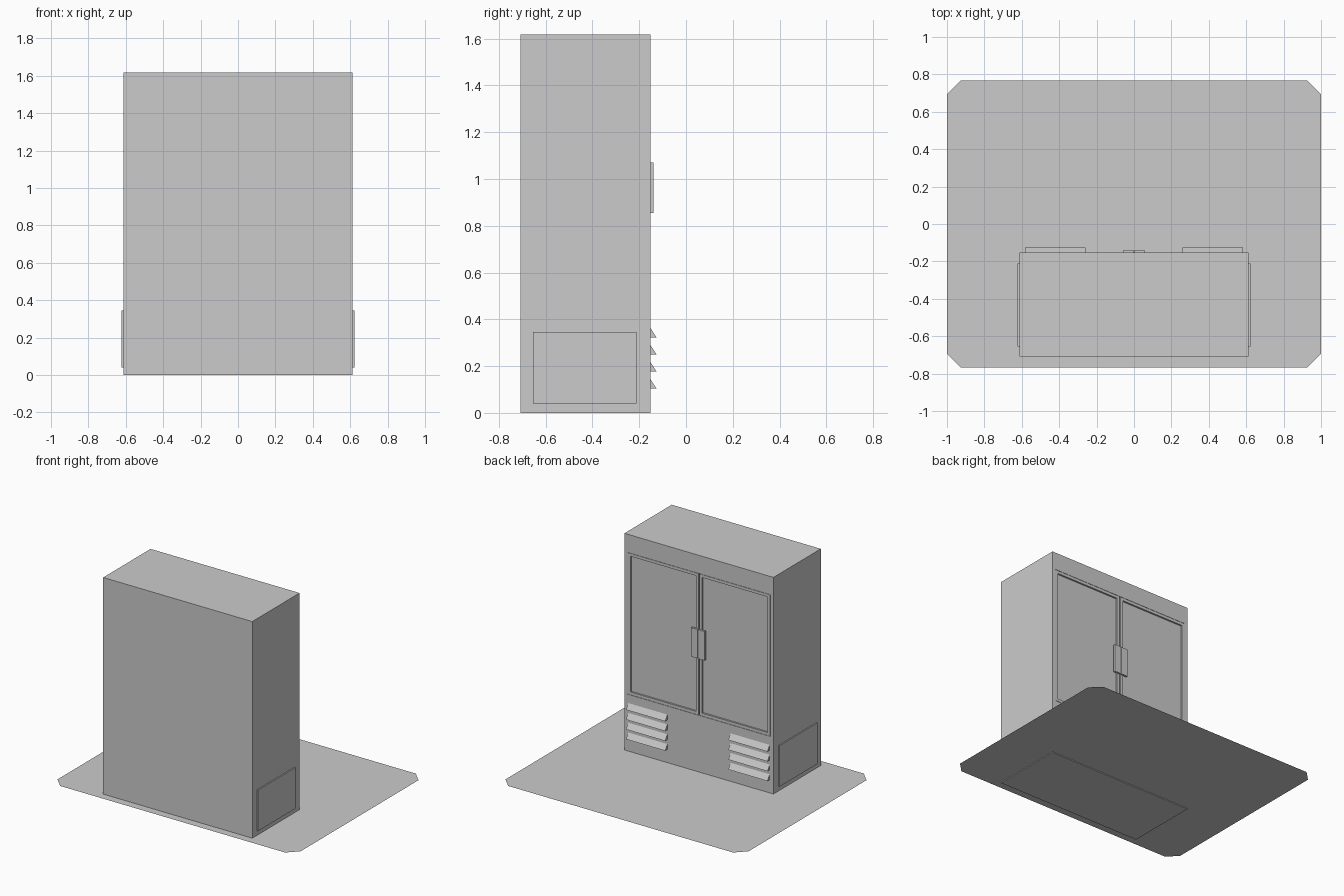
import bpy, bmesh

if "Cube" in bpy.data.objects:
    bpy.data.objects.remove(bpy.data.objects["Cube"])


def finish(name, bm):
    bmesh.ops.recalc_face_normals(bm, faces=bm.faces)
    me = bpy.data.meshes.new(name)
    bm.to_mesh(me)
    bm.free()
    ob = bpy.data.objects.new(name, me)
    bpy.context.collection.objects.link(ob)
    return ob


def box_bm(x, y, z):
    bm = bmesh.new()
    bmesh.ops.create_cube(bm, size=1)
    for v in bm.verts:
        for i, r in enumerate((x, y, z)):
            v.co[i] = (r[0] + r[1]) / 2 + v.co[i] * (r[1] - r[0])
    return bm


def box(name, x, y, z):
    return finish(name, box_bm(x, y, z))


def span(s, a, b):
    return sorted((s * a, s * b))


FACE = -0.152   # plane of the doors

# Thin floor plate with clipped corners
bm = bmesh.new()
X, Y, C, Z = 1.0, 0.768, 0.075, 0.006
pts = [(X - C, -Y), (X, C - Y), (X, Y - C), (X - C, Y),
       (C - X, Y), (-X, Y - C), (-X, C - Y), (C - X, -Y)]
bm.faces.new([bm.verts.new((x, y, Z)) for x, y in pts])
finish("floor_plate", bm)

# Cabinet with a shallow opening for the doors
cabinet = box("cabinet", (-0.613, 0.613), (-0.708, FACE), (0, 1.617))
cutter = box("door_opening_cutter", (-0.588, 0.588), (FACE - 0.02, FACE + 0.1), (0.427, 1.482))
cutter.hide_render = True
cutter.hide_set(True)
mod = cabinet.modifiers.new("opening", 'BOOLEAN')
mod.operation = 'DIFFERENCE'
mod.solver = 'EXACT'
mod.object = cutter

for s, side in ((-1, "left"), (1, "right")):
    # Door with a recessed panel
    bm = box_bm(span(s, 0.005, 0.586), (FACE - 0.021, FACE), (0.429, 1.480))
    bm.normal_update()
    front = max(bm.faces, key=lambda f: f.calc_center_median().y)
    bmesh.ops.inset_region(bm, faces=[front], thickness=0.03)
    panel = bmesh.ops.extrude_discrete_faces(bm, faces=[front])["faces"][0]
    for v in panel.verts:
        v.co.y -= 0.013
    finish(f"door_{side}", bm)

    # Flat door handle
    box(f"handle_{side}", span(s, 0.003, 0.057), (FACE - 0.002, -0.138), (0.855, 1.07))

    # Side access panel
    box(f"side_panel_{side}", span(s, 0.61, 0.622), (-0.655, -0.212), (0.04, 0.345))

    # Wedge shaped vent louvers
    for i in range(4):
        z = 0.104 + i * 0.073
        bm = bmesh.new()
        ends = [[bm.verts.new((s * x, y, h)) for y, h in
                 ((FACE, z), (-0.126, z), (FACE, z + 0.04))] for x in (0.26, 0.582)]
        a, b = ends
        bm.faces.new(a)
        bm.faces.new(b)
        for j in range(3):
            k = (j + 1) % 3
            bm.faces.new((a[j], a[k], b[k], b[j]))
        finish(f"louver_{side}_{i + 1}", bm)
